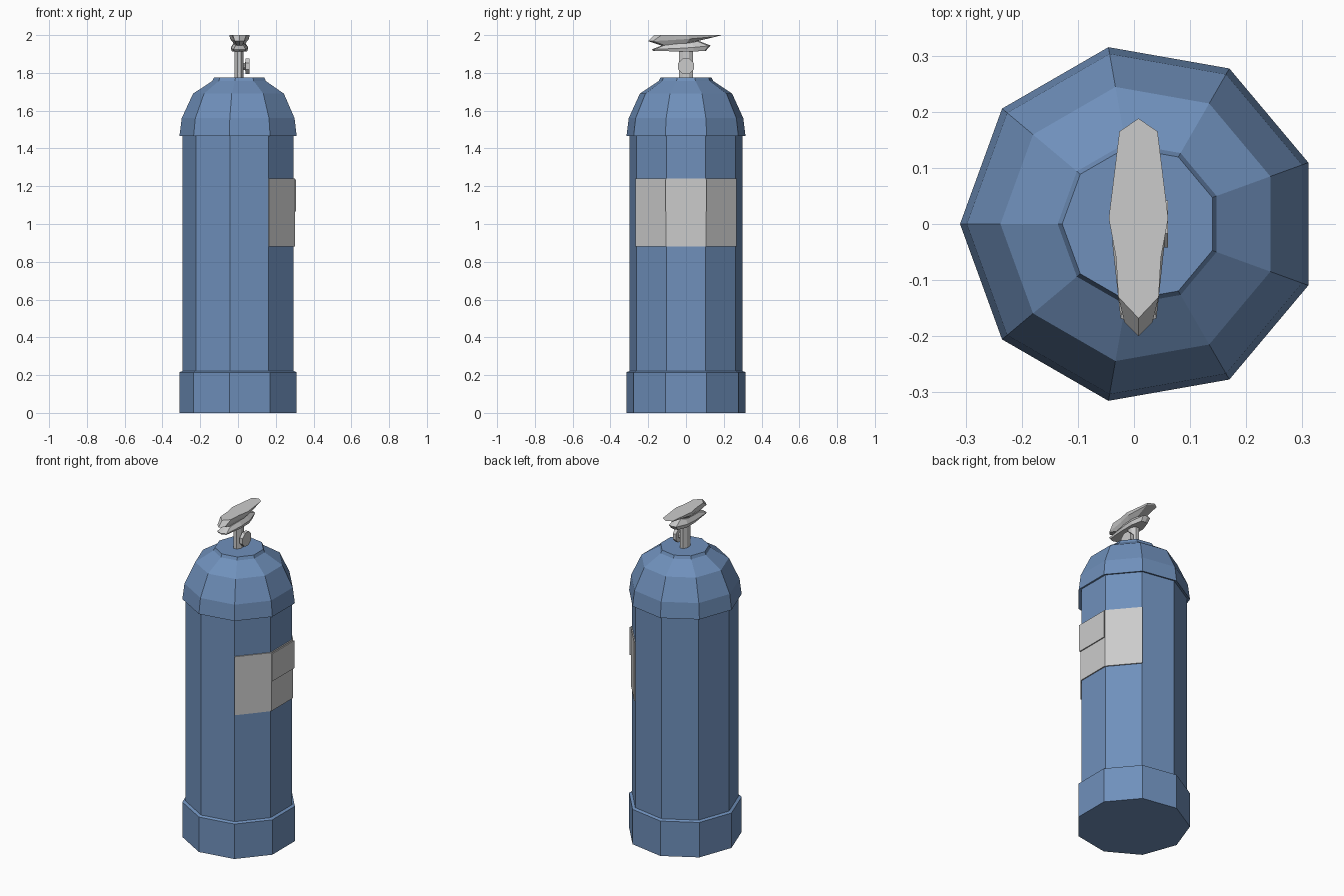
import bpy, bmesh
from math import cos, sin, radians, pi

if "Cube" in bpy.data.objects:
    bpy.data.objects.remove(bpy.data.objects["Cube"])

CX = 0.01  # axis of the nine-sided body
blue = bpy.data.materials.new("blue_paint")
blue.diffuse_color = (0.16, 0.28, 0.5, 1)
blue.use_nodes = True
blue.node_tree.nodes["Principled BSDF"].inputs["Base Color"].default_value = blue.diffuse_color


def finish(name, bm, mat=None):
    bmesh.ops.recalc_face_normals(bm, faces=bm.faces)
    me = bpy.data.meshes.new(name)
    bm.to_mesh(me)
    bm.free()
    ob = bpy.data.objects.new(name, me)
    bpy.context.collection.objects.link(ob)
    if mat:
        me.materials.append(mat)
    return ob


def loft(name, rings, mat=None):
    """Skin equal-length rings of points and cap both ends."""
    bm = bmesh.new()
    rows = [[bm.verts.new(p) for p in ring] for ring in rings]
    n = len(rows[0])
    for a, b in zip(rows, rows[1:]):
        for i in range(n):
            j = (i + 1) % n
            bm.faces.new((a[i], a[j], b[j], b[i]))
    bm.faces.new(rows[0])
    bm.faces.new(rows[-1])
    return finish(name, bm, mat)


def polar(r, deg):
    return CX + r * cos(radians(deg)), r * sin(radians(deg))


def turned(name, profile, mat):
    return loft(name, [[(*polar(r, 20 + 40 * i), z) for i in range(9)]
                       for r, z in profile], mat)


def wrap(name, angles, r_in, r_out, z0, z1):
    """Thin panel following the flat sides of the body."""
    outline = ([polar(r_out, a) for a in angles]
               + [polar(r_in, a) for a in reversed(angles)])
    return loft(name, [[(x, y, z) for x, y in outline] for z in (z0, z1)])


def lever(name, levels):
    """Mirrored outlines given as (half width, y, z), nose to tail."""
    rings = []
    for half in levels:
        right = [(CX - 0.002 + w, y, z) for w, y, z in half]
        left = [(CX - 0.002 - w, y, z) for w, y, z in reversed(half)]
        rings.append(right + left)
    ob = loft(name, rings)
    bm = bmesh.new()
    bm.from_mesh(ob.data)
    bmesh.ops.remove_doubles(bm, verts=bm.verts, dist=0.0005)
    bmesh.ops.recalc_face_normals(bm, faces=bm.faces)
    bm.to_mesh(ob.data)
    bm.free()
    return ob


# Tank: foot band, straight wall and domed shoulder
turned("tank", [(0.32, 0), (0.32, 0.215), (0.303, 0.222), (0.303, 1.47),
                (0.32, 1.465), (0.308, 1.56), (0.248, 1.69), (0.146, 1.757),
                (0.138, 1.775)], blue)

# Wrapped label and the raised plate on it
wrap("label", (-60, -20, 20, 60), 0.295, 0.31, 0.88, 1.24)
wrap("label_plate", (-20, 20), 0.30, 0.317, 1.065, 1.235)

# Valve stem, an eight-sided flattened post
loft("valve_stem", [[(0.006 + 0.026 * cos(a), 0.04 * sin(a), z)
                     for a in [pi / 8 + i * pi / 4 for i in range(8)]]
                    for z in (1.77, 1.94)])

# Pressure gauge facing +x
loft("gauge", [[(x, r * cos(i * pi / 4 + pi / 8), 1.835 + r * sin(i * pi / 4 + pi / 8))
                for i in range(8)]
               for x, r in ((0.02, 0.02), (0.038, 0.02), (0.04, 0.045), (0.061, 0.045))])

# Upper squeeze lever
lever("upper_lever", [
    [(0, -0.13, 1.945), (0.015, -0.11, 1.945), (0.02, -0.06, 1.95),
     (0.03, 0.0, 1.955), (0.015, 0.06, 1.968), (0, 0.065, 1.97)],
    [(0, -0.2, 1.968), (0.025, -0.175, 1.968), (0.036, -0.06, 1.975),
     (0.05, 0.02, 1.98), (0.03, 0.155, 1.992), (0, 0.18, 1.997)],
    [(0, -0.168, 2.0), (0.036, -0.13, 2.0), (0.04, -0.06, 2.0),
     (0.053, 0.01, 2.0), (0.034, 0.165, 2.0), (0, 0.188, 2.0)]])

# Lower carrying grip
lever("lower_grip", [
    [(0, -0.175, 1.917), (0.028, -0.165, 1.917), (0.04, -0.04, 1.913),
     (0.04, 0.04, 1.913), (0.022, 0.1, 1.917), (0, 0.105, 1.917)],
    [(0, -0.18, 1.925), (0.032, -0.168, 1.925), (0.046, -0.04, 1.93),
     (0.046, 0.04, 1.935), (0.025, 0.12, 1.943), (0, 0.13, 1.945)],
    [(0, -0.125, 1.946), (0.02, -0.115, 1.946), (0.03, -0.04, 1.955),
     (0.03, 0.03, 1.96), (0.015, 0.06, 1.967), (0, 0.065, 1.97)]])
